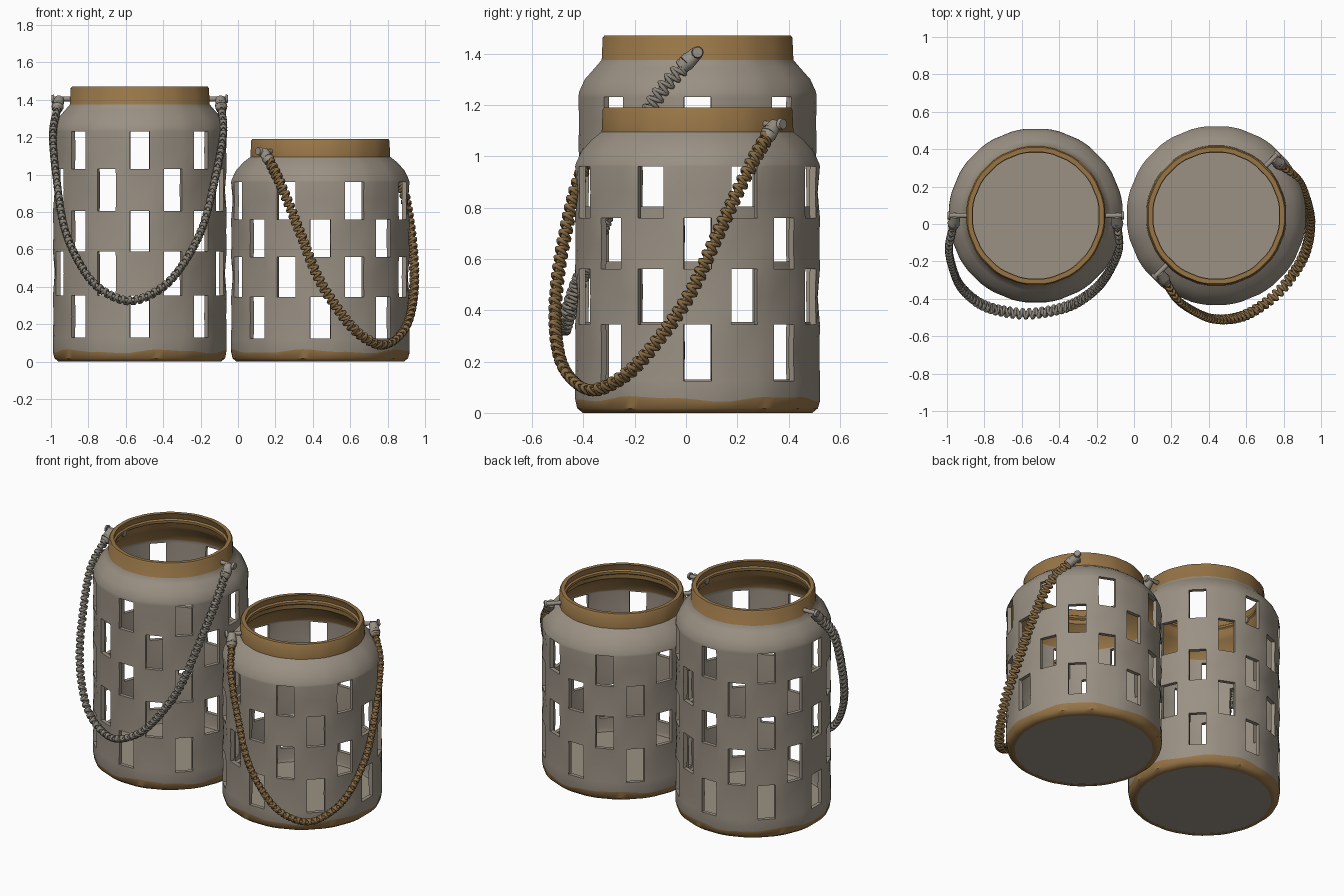
import bpy, bmesh
from math import sin, cos, pi, radians
from mathutils import Matrix, Vector

cube = bpy.data.objects.get("Cube")
if cube:
    bpy.data.objects.remove(cube)


def material(name, rgb):
    m = bpy.data.materials.new(name)
    m.use_nodes = True
    m.diffuse_color = (*rgb, 1)
    bsdf = next(n for n in m.node_tree.nodes if n.type == 'BSDF_PRINCIPLED')
    bsdf.inputs["Base Color"].default_value = (*rgb, 1)
    bsdf.inputs["Roughness"].default_value = 0.8
    return m


CLAY = material("taupe clay", (0.325, 0.283, 0.23))
WOOD = material("brown glaze", (0.31, 0.178, 0.062))
GREY_ROPE = material("grey rope", (0.26, 0.235, 0.195))
BROWN_ROPE = material("brown rope", (0.25, 0.15, 0.058))
METAL = material("grey metal", (0.31, 0.28, 0.235))


def finish(name, mesh, mats, place, angle=35):
    obj = bpy.data.objects.new(name, mesh)
    bpy.context.collection.objects.link(obj)
    for m in mats:
        mesh.materials.append(m)
    obj.matrix_world = place
    bpy.ops.object.select_all(action='DESELECT')
    obj.select_set(True)
    bpy.context.view_layer.objects.active = obj
    bpy.ops.object.shade_smooth_by_angle(angle=radians(angle))


def from_bmesh(name, bm, mats, place, angle=35):
    mesh = bpy.data.meshes.new(name)
    bm.to_mesh(mesh)
    bm.free()
    finish(name, mesh, mats, place, angle)


def add_rod(bm, a, b, r1, r2, sides=12):
    a, b = Vector(a), Vector(b)
    turn = (b - a).to_track_quat('Z', 'Y').to_matrix().to_4x4()
    bmesh.ops.create_cone(bm, cap_ends=True, segments=sides, radius1=r1, radius2=r2,
                          depth=(b - a).length,
                          matrix=Matrix.Translation((a + b) / 2) @ turn)


# Pierced wall: a ring grid with an outer and an inner skin, windows left open
def pierced_body(name, height, radius, edges, place):
    neck = height - 0.095
    rings = [(0, radius - 0.03, None, 0), (0.018, radius - 0.008, None, 0),
             (0.055, radius, None, 0)]
    for n, (low, high) in enumerate(zip(edges, edges[1:])):
        rings += [(low, radius, n % 2, 0), ((low + high) / 2, radius, n % 2, 1)]
    first_shoulder = len(rings) + 1
    rings += [(edges[-1], radius, None, 0), (neck - 0.125, radius - 0.002, None, 0),
              (neck - 0.075, radius - 0.025, None, 0), (neck - 0.03, radius - 0.065, None, 0)]
    neck_ring = len(rings)
    rings += [(neck, 0.376, None, 0), (height - 0.008, 0.372, None, 0),
              (height, 0.366, None, 0)]
    angles = [radians(22.5 * k + d) for k in range(16) for d in (-6.5, 6.5, 11.25)]
    cols, rows = len(angles), len(rings) - 1
    bm = bmesh.new()
    skins = []
    for thickness in (0, 0.025):
        skin = []
        for i, (z, r, parity, dent) in enumerate(rings):
            loop = []
            for a in angles:
                # Clay sinks in between the windows of each row
                sink = 0.011 * (0.5 - 0.5 * cos(8 * a - pi * parity)) if dent else 0
                lift = 0.008 * sin(5 * a) + 0.004 * sin(11 * a) if i == 2 else 0
                q = r - sink - thickness
                loop.append(bm.verts.new((q * sin(a), -q * cos(a), z + lift)))
            skin.append(loop)
        skins.append(skin)
    outer, inner = skins

    def solid(i, j):
        if not 0 <= i < rows:
            return False
        parity = rings[i][2]
        return parity is None or j % 3 != 0 or (j // 3) % 2 != parity

    for i in range(rows):
        for j in range(cols):
            if not solid(i, j):
                continue
            k = (j + 1) % cols
            corners = [(i, j), (i, k), (i + 1, k), (i + 1, j)]
            beyond = [(i - 1, j), (i, k), (i + 1, j), (i, (j - 1) % cols)]
            glazed = i < 2 or i >= neck_ring
            f = bm.faces.new([outer[u][v] for u, v in corners])
            f.material_index = int(glazed)
            f = bm.faces.new([inner[u][v] for u, v in reversed(corners)])
            f.material_index = int(i >= first_shoulder)
            for n in range(4):
                if not solid(*beyond[n]):
                    (u, v), (s, t) = corners[n], corners[(n + 1) % 4]
                    f = bm.faces.new([outer[s][t], outer[u][v], inner[u][v], inner[s][t]])
                    f.material_index = int(glazed)
    from_bmesh(name + "_body", bm, [CLAY, WOOD], place, 40)

    # Floor plate
    bm = bmesh.new()
    add_rod(bm, (0, 0, 0.003), (0, 0, 0.035), radius - 0.05, radius - 0.03, 48)
    from_bmesh(name + "_floor", bm, [CLAY], place)

    # Raised ridge inside the neck
    bm = bmesh.new()
    loops = []
    for a in angles:
        loops.append([bm.verts.new((r * sin(a), -r * cos(a), height - d))
                      for r, d in ((0.352, 0.035), (0.338, 0.045), (0.338, 0.06), (0.352, 0.07))])
    for p, q in zip(loops, loops[1:] + loops[:1]):
        for n in range(3):
            bm.faces.new((p[n], p[n + 1], q[n + 1], q[n]))
    bmesh.ops.recalc_face_normals(bm, faces=bm.faces)
    bmesh.ops.reverse_faces(bm, faces=[f for f in bm.faces
                                       if f.normal.xy.dot(f.calc_center_median().xy) > 0.001])
    from_bmesh(name + "_neck_ridge", bm, [WOOD], place)


def smooth_path(points, steps):
    pts = [2 * points[0] - points[1]] + points + [2 * points[-1] - points[-2]]
    out = []
    for a, b, c, d in zip(pts, pts[1:], pts[2:], pts[3:]):
        for s in range(steps):
            t = s / steps
            out.append(0.5 * (2 * b + (c - a) * t + (2 * a - 5 * b + 4 * c - d) * t ** 2
                              + (3 * b - a - 3 * c + d) * t ** 3))
    return out + [points[-1]]


def cord(name, points, thickness, mat, place):
    data = bpy.data.curves.new(name, 'CURVE')
    data.dimensions = '3D'
    data.bevel_depth = thickness
    data.bevel_resolution = 1
    data.use_fill_caps = True
    spline = data.splines.new('POLY')
    spline.points.add(len(points) - 1)
    for p, co in zip(spline.points, points):
        p.co = (*co, 1)
    temp = bpy.data.objects.new(name + "_path", data)
    bpy.context.collection.objects.link(temp)
    bpy.context.view_layer.update()
    mesh = bpy.data.meshes.new_from_object(
        temp.evaluated_get(bpy.context.evaluated_depsgraph_get()))
    bpy.data.objects.remove(temp)
    finish(name, mesh, [mat], place, 60)


# Hanging handle: a core cord wrapped both ways, with a pin and cap at each end
def handle(name, pin_z, drop, spread, mat, place):
    half = [(0.43, 0, 0), (0.44, -0.06, 0.06), (0.455, -0.17, 0.2), (0.42, -0.28, 0.45),
            (0.365, -0.37, 0.7), (0.265, -0.45, 0.9), (0.155, -0.49, 1.02), (0, -0.51, 1.08)]
    full = half + [(-x, y, d) for x, y, d in reversed(half[:-1])]
    pts = [Vector((x - 0.05 * d, y * spread, pin_z - d * drop)) for x, y, d in full]
    path = smooth_path(pts, 36)
    core = path[20:-20]
    cord(name + "_rope_core", core[::4], 0.015, mat, place)
    for direction in (1, -1):
        wrap, phase = [], 0
        for before, here, after in zip(core, core[1:], core[2:]):
            tangent = (after - before).normalized()
            wide = Vector((0, -0.89, 0.45))
            wide = (wide - tangent * wide.dot(tangent)).normalized()
            thin = tangent.cross(wide)
            step = (after - here).length
            for s in range(2):
                phase += direction * pi * step / 0.036
                wrap.append(here.lerp(after, s / 2) + wide * 0.026 * cos(phase)
                            + thin * 0.014 * sin(phase))
        cord(name + ("_wrap_a" if direction > 0 else "_wrap_b"), wrap, 0.008, mat, place)

    bm = bmesh.new()
    for side, ends in ((1, path), (-1, path[::-1])):
        add_rod(bm, (side * 0.335, 0, pin_z), (side * 0.465, 0, pin_z), 0.013, 0.013)
        add_rod(bm, (side * 0.458, 0, pin_z), (side * 0.472, 0, pin_z), 0.024, 0.02)
        add_rod(bm, (side * 0.335, 0, pin_z), (side * 0.345, 0, pin_z), 0.02, 0.02)
        add_rod(bm, ends[0], ends[28], 0.025, 0.033)
        add_rod(bm, ends[28], ends[36], 0.033, 0.026)
    from_bmesh(name + "_pins", bm, [METAL], place)


tall = Matrix.Translation((-0.525, 0.045, 0))
short = Matrix.Translation((0.44, 0.045, 0)) @ Matrix.Rotation(pi / 4, 4, 'Z')

pierced_body("tall_lantern", 1.47, 0.467, [0.13, 0.355, 0.59, 0.805, 1.03, 1.23], tall)
handle("tall_handle", 1.405, 1, 1.03, GREY_ROPE, tall)
pierced_body("short_lantern", 1.19, 0.48, [0.125, 0.345, 0.56, 0.76, 0.96], short)
handle("short_handle", 1.125, 0.96, 1.03, BROWN_ROPE, short)
